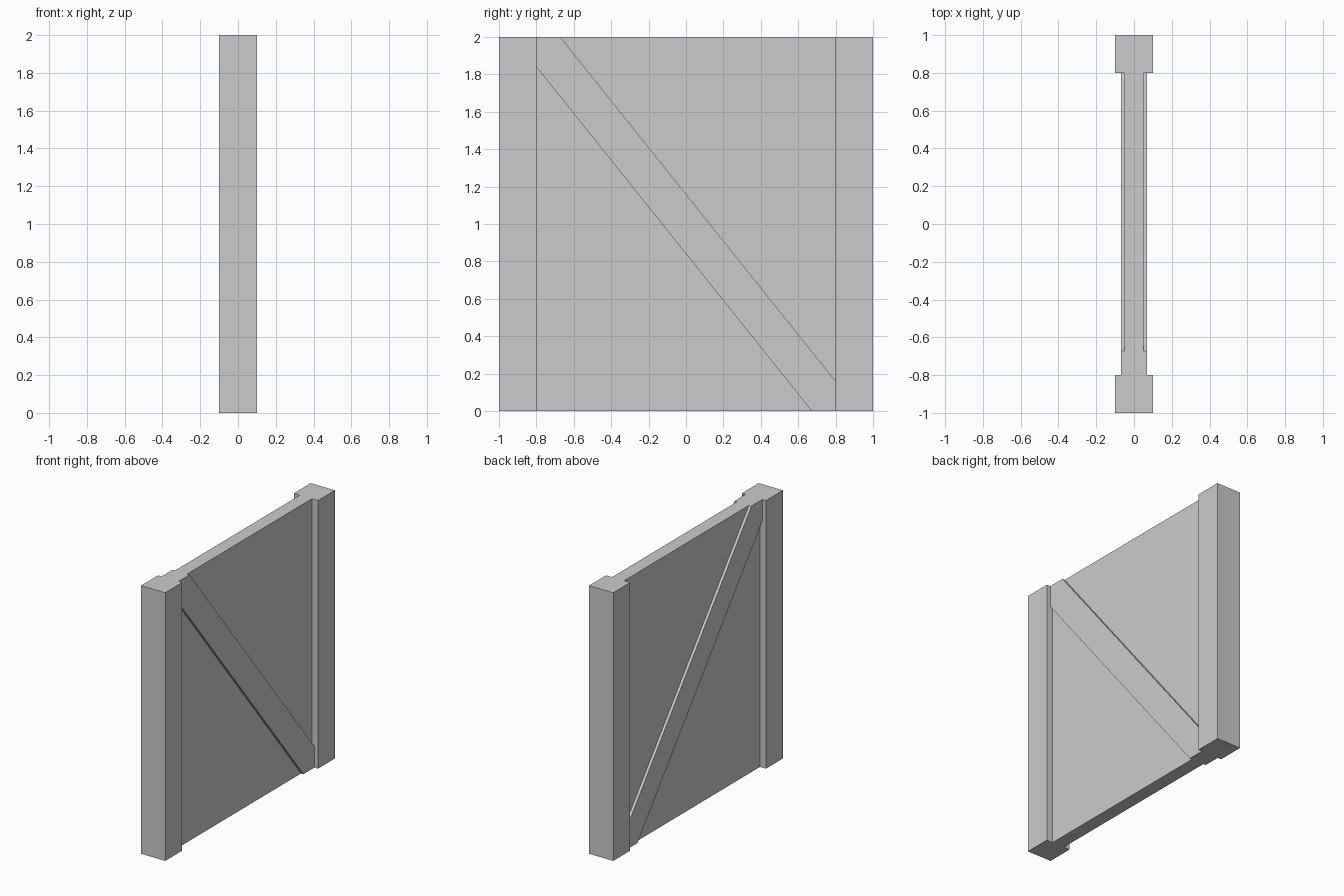
import bpy, bmesh

if "Cube" in bpy.data.objects:
    bpy.data.objects.remove(bpy.data.objects["Cube"])


def prism(name, profile, half_x):
    """Extrude a (y, z) outline symmetrically along x."""
    bm = bmesh.new()
    face = bm.faces.new([bm.verts.new((-half_x, y, z)) for y, z in profile])
    ext = bmesh.ops.extrude_face_region(bm, geom=[face])
    verts = [v for v in ext["geom"] if isinstance(v, bmesh.types.BMVert)]
    bmesh.ops.translate(bm, verts=verts, vec=(2 * half_x, 0, 0))
    bmesh.ops.recalc_face_normals(bm, faces=bm.faces[:])
    mesh = bpy.data.meshes.new(name)
    bm.to_mesh(mesh)
    bm.free()
    obj = bpy.data.objects.new(name, mesh)
    bpy.context.collection.objects.link(obj)
    return obj


def turned(points):
    """Half-turn an outline about the wall centre (y=0, z=1)."""
    return [(-y, 2 - z) for y, z in points]


H, INNER, OUTER = 2.0, 0.8, 1.0

# Upright posts and thin infill panels, each repeated by a half turn
post = [(-OUTER, 0), (-INNER, 0), (-INNER, H), (-OUTER, H)]
panel = [(-INNER, 0), (0.672, 0), (-INNER, 1.84)]
prism("front_post", post, 0.1)
prism("back_post", turned(post), 0.1)
prism("lower_panel", panel, 0.05)
prism("upper_panel", turned(panel), 0.05)

# Diagonal brace, standing proud of the panels on both sides
brace_half = [(-0.672, H), (-INNER, H), (-INNER, 1.84)]
prism("diagonal_brace", brace_half + turned(brace_half), 0.07)
